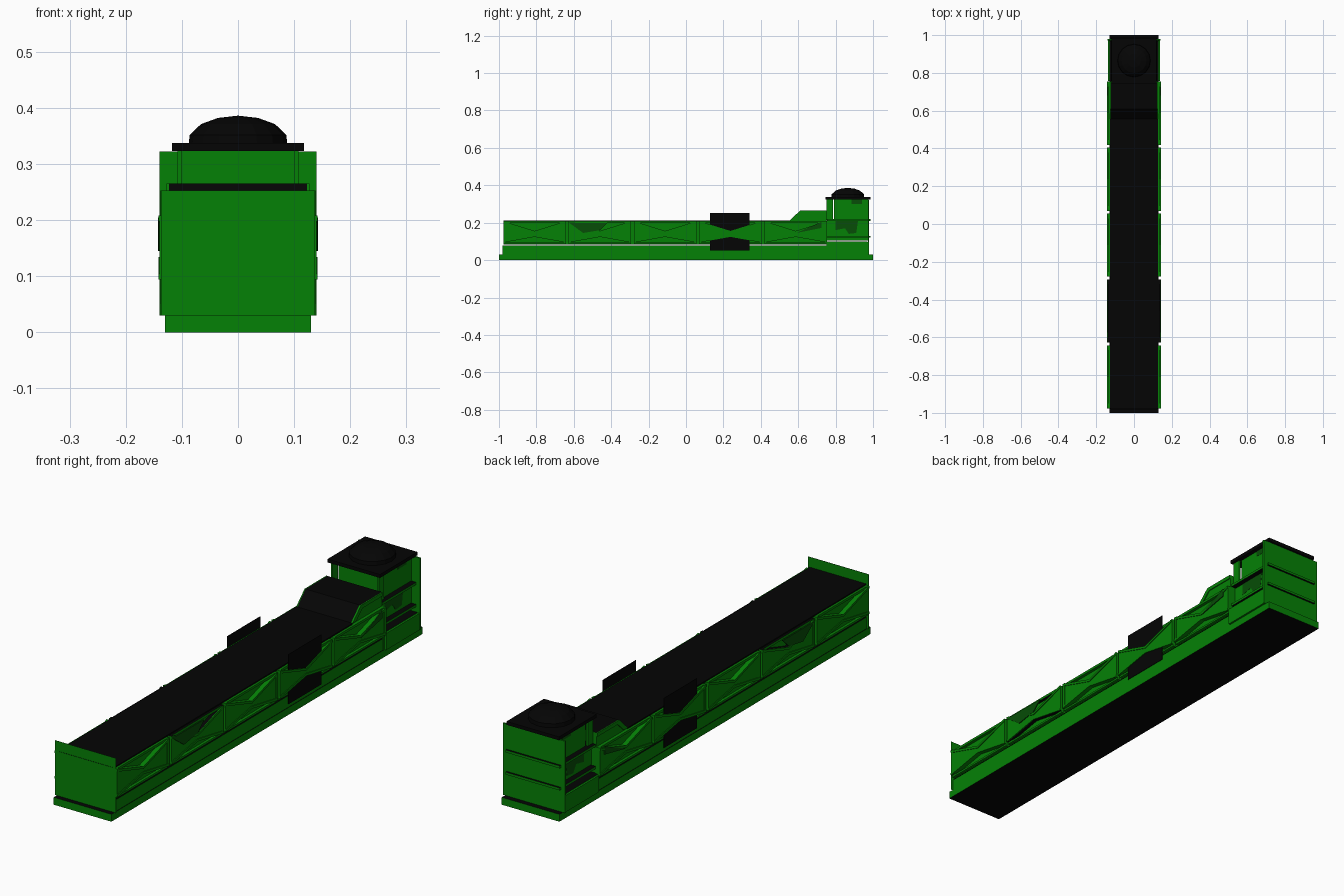
import bpy, bmesh, math

old = bpy.data.objects.get("Cube")
if old:
    bpy.data.objects.remove(old)


def material(name, colour):
    m = bpy.data.materials.new(name)
    m.use_nodes = True
    m.diffuse_color = (*colour, 1)
    m.node_tree.nodes["Principled BSDF"].inputs["Base Color"].default_value = (*colour, 1)
    return m


GREEN = material("green paint", (0.0016, 0.22, 0.0018))
DARK = material("dark green paint", (0.002, 0.075, 0.002))
BLACK = material("black", (0.0015, 0.0015, 0.0015))


def finish(name, bm, mats, rule=None):
    bmesh.ops.recalc_face_normals(bm, faces=bm.faces)
    if rule:
        for f in bm.faces:
            f.material_index = int(rule(f.normal))
    mesh = bpy.data.meshes.new(name)
    bm.to_mesh(mesh)
    bm.free()
    for m in mats:
        mesh.materials.append(m)
    ob = bpy.data.objects.new(name, mesh)
    bpy.context.collection.objects.link(ob)
    return ob


def side_prism(name, profile, x0, x1, mats=(GREEN,), rule=None):
    """Extrude a (y, z) profile along x."""
    bm = bmesh.new()
    face = bm.faces.new([bm.verts.new((x0, y, z)) for y, z in profile])
    ext = bmesh.ops.extrude_face_region(bm, geom=[face])
    verts = [v for v in ext["geom"] if isinstance(v, bmesh.types.BMVert)]
    bmesh.ops.translate(bm, verts=verts, vec=(x1 - x0, 0, 0))
    return finish(name, bm, mats, rule)


def box(name, x0, x1, y, z, mats=(GREEN,), rule=None):
    profile = [(y[0], z[0]), (y[1], z[0]), (y[1], z[1]), (y[0], z[1])]
    return side_prism(name, profile, x0, x1, mats, rule)


def flat_black(n):
    return abs(n.z) > 0.5


TWO = (GREEN, BLACK)

# Underframe, sill and main hull with black horizontal faces
box("base", -0.13, 0.13, (-1, 1), (0, 0.03), TWO, flat_black)
box("sill", -0.128, 0.128, (-0.98, 0.75), (0.03, 0.077), TWO, flat_black)
hull = [(-0.977, 0.084), (0.75, 0.084), (0.75, 0.265), (0.61, 0.265),
        (0.555, 0.212), (-0.977, 0.212)]
side_prism("hull", hull, -0.123, 0.123, TWO, flat_black)
box("deck_edge", -0.127, 0.127, (-0.977, 0.556), (0.207, 0.213), (BLACK,))

# Tall, very thin front end plate with a shallow ledge
box("front_plate", -0.137, 0.137, (-0.9806, -0.98), (0.03, 0.253), TWO, flat_black)
box("front_ledge", -0.122, 0.122, (-0.982, -0.9806), (0.196, 0.212), TWO, flat_black)

# Side panels, mirrored left and right
START, PITCH, LENGTH = -0.977, 0.349, 0.335
LOW, HIGH, MID = 0.094, 0.208, 0.14
WAIST = 0.016
for side, s in (("left", 1), ("right", -1)):
    for i in range(5):
        a = START + i * PITCH
        b = a + LENGTH
        c = (a + b) / 2
        mats = (GREEN, BLACK if i == 1 else GREEN)
        tag = f"{side}_{i + 1}"
        box("top_rail_" + tag, s * 0.12, s * 0.136, (a, b), (HIGH - 0.01, HIGH), mats, flat_black)
        box("bottom_rail_" + tag, s * 0.12, s * 0.134, (a, b), (LOW - 0.008, LOW))
        for end, y in (("front", a), ("rear", b - 0.012)):
            box(f"{end}_post_" + tag, s * 0.12, s * 0.14, (y, y + 0.012), (LOW, HIGH),
                mats, flat_black)
        # Bow-tie brace with raised edges
        tie = [(a, LOW), (c, MID - WAIST), (b, LOW), (b, HIGH), (c, MID + WAIST), (a, HIGH)]
        side_prism("brace_" + tag, tie, s * 0.12, s * 0.139, mats, flat_black)
        for y in (a, b):
            for zc, z, k in ((MID + WAIST, HIGH, -0.01), (MID - WAIST, LOW, 0.01)):
                bar = [(y, z), (c, zc), (c, zc + k), (y, z + k)]
                side_prism("brace_edge_" + tag, bar, s * 0.138, s * 0.142)
    # Dark paint patches on the second and fifth panels
    patch = [(-0.625, 0.2), (-0.42, 0.198), (-0.46, 0.16), (-0.55, 0.145)]
    side_prism(f"{side}_front_patch", patch, s * 0.138, s * 0.1425, (DARK,))
    patch = [(0.59, 0.145), (0.725, 0.205), (0.725, 0.172)]
    side_prism(f"{side}_rear_patch", patch, s * 0.138, s * 0.1425, (DARK,))
    # Black board behind the fourth brace
    box(f"{side}_board", s * 0.1365, s * 0.1385, (0.127, 0.34), (0.05, 0.253), (BLACK,))
    # Raised trim along the sloped shoulder
    trim = [(0.555, 0.212), (0.61, 0.265), (0.75, 0.265), (0.75, 0.25),
            (0.62, 0.25), (0.58, 0.212)]
    side_prism(f"{side}_shoulder_trim", trim, s * 0.12, s * 0.127)
    # Tower side details: front post, low skirt and dark paint patches
    box(f"{side}_tower_post", s * 0.1, s * 0.108, (0.752, 0.785), (0.215, 0.325))
    box(f"{side}_tower_skirt", s * 0.13, s * 0.138, (0.757, 0.972), (0.03, 0.098))
    patch = [(0.8, 0.212), (0.92, 0.212), (0.91, 0.145), (0.87, 0.14), (0.85, 0.17), (0.8, 0.16)]
    side_prism(f"{side}_tower_patch", patch, s * 0.099, s * 0.101, (DARK,))
    box(f"{side}_upper_tower_patch", s * 0.099, s * 0.101, (0.885, 0.94), (0.3, 0.323), (DARK,))

# Rear tower
box("tower_foot", -0.13, 0.13, (0.75, 0.97), (0.03, 0.1), TWO, flat_black)
box("tower_column", -0.1, 0.1, (0.79, 0.975), (0.106, 0.325))
box("tower_step", -0.1, 0.1, (0.75, 0.79), (0.106, 0.212))
box("rear_plate", -0.14, 0.14, (0.972, 0.979), (0.03, 0.322))
for i, z in enumerate((0.13, 0.22)):
    box(f"shelf_{i + 1}", -0.122, 0.122, (0.755, 0.987), (z - 0.01, z), TWO, flat_black)
box("roof_slab", -0.118, 0.118, (0.745, 0.986), (0.323, 0.337), (BLACK,))

# Low dome on the roof
bm = bmesh.new()
rings = [(0.088, 0.335), (0.086, 0.352), (0.066, 0.371), (0.036, 0.382), (0.001, 0.386)]
verts = [bm.verts.new((r, 0.865, z)) for r, z in rings]
edges = [bm.edges.new(p) for p in zip(verts, verts[1:])]
bmesh.ops.spin(bm, geom=verts + edges, cent=(0, 0.865, 0), axis=(0, 0, 1),
               angle=math.tau, steps=16, use_merge=True)
bmesh.ops.remove_doubles(bm, verts=bm.verts, dist=0.0015)
finish("dome", bm, (BLACK,))
